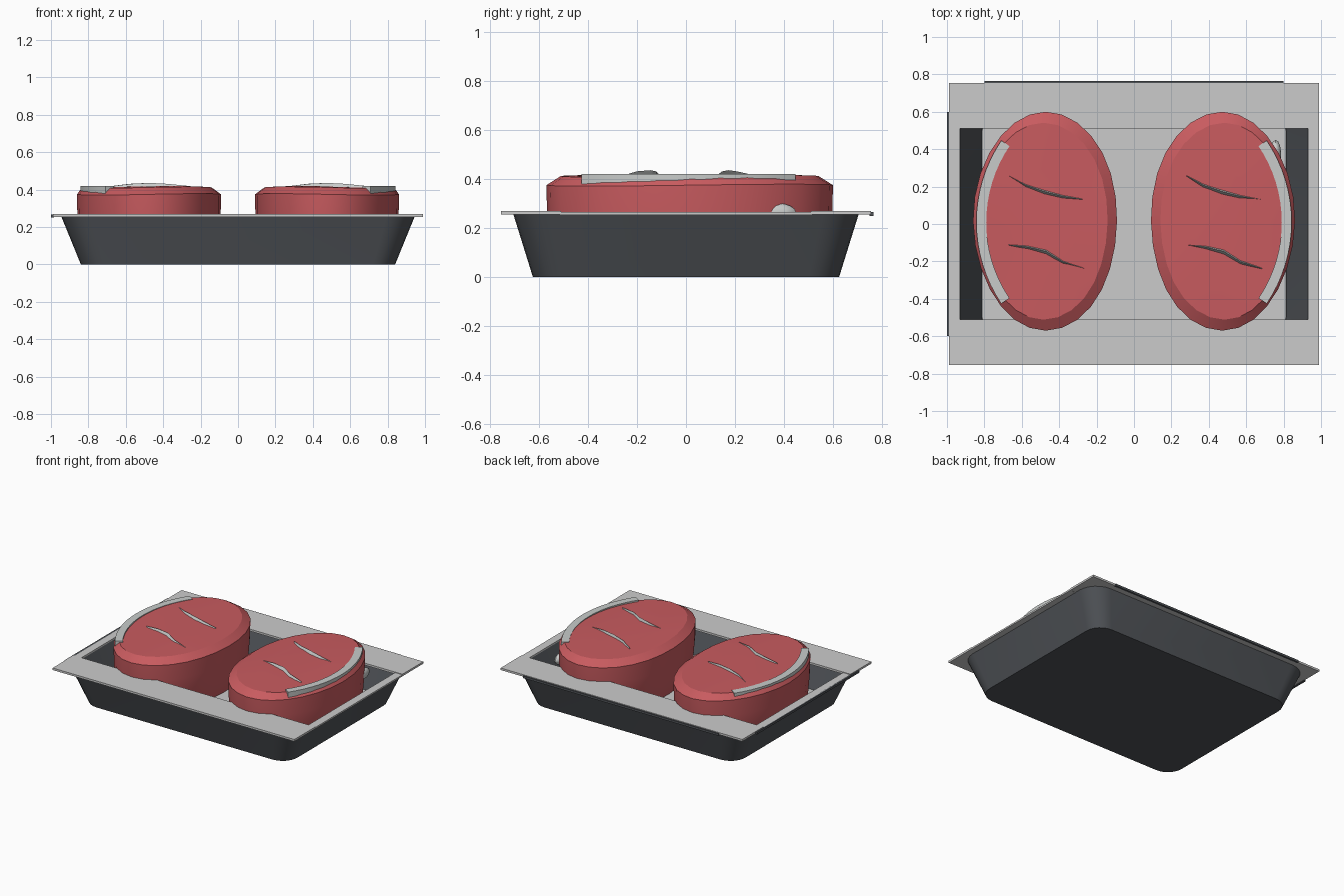
import bpy, bmesh, math
from math import sin, cos, pi, radians

cube = bpy.data.objects.get("Cube")
if cube:
    bpy.data.objects.remove(cube, do_unlink=True)


def material(name, r, g, b):
    m = bpy.data.materials.new(name)
    m.use_nodes = True
    m.diffuse_color = (r, g, b, 1)
    m.node_tree.nodes["Principled BSDF"].inputs["Base Color"].default_value = (r, g, b, 1)
    return m


CHARCOAL = material("charcoal plastic", 0.08, 0.087, 0.097)
PALE = material("pale grey film", 0.6, 0.6, 0.6)
RED = material("raw meat red", 0.58, 0.105, 0.115)
FAT = material("fat white", 0.58, 0.6, 0.59)


def finish(name, bm, mat, angle=35):
    bmesh.ops.recalc_face_normals(bm, faces=bm.faces)
    mesh = bpy.data.meshes.new(name)
    bm.to_mesh(mesh)
    bm.free()
    mesh.materials.append(mat)
    mesh.shade_smooth()
    mesh.set_sharp_from_angle(angle=radians(angle))
    obj = bpy.data.objects.new(name, mesh)
    bpy.context.collection.objects.link(obj)
    return obj


def loft(name, rings, mat, angle=35):
    """Skin closed rings of equal length and cap both ends."""
    bm = bmesh.new()
    loops = [[bm.verts.new(p) for p in ring] for ring in rings]
    n = len(loops[0])
    for a, b in zip(loops, loops[1:]):
        for i in range(n):
            j = (i + 1) % n
            bm.faces.new((a[i], a[j], b[j], b[i]))
    bm.faces.new(loops[0])
    bm.faces.new(loops[-1])
    return finish(name, bm, mat, angle)


def box(name, x0, x1, y0, y1, z0, z1, mat):
    ring = [(x0, y0), (x1, y0), (x1, y1), (x0, y1)]
    return loft(name, [[(x, y, z) for x, y in ring] for z in (z0, z1)], mat)


def rounded_rect(hx, hy, r, z, steps=7):
    pts = []
    for k, (sx, sy) in enumerate(((1, 1), (-1, 1), (-1, -1), (1, -1))):
        for i in range(steps):
            a = (k + i / (steps - 1)) * pi / 2
            pts.append((sx * (hx - r) + r * cos(a), sy * (hy - r) + r * sin(a), z))
    return pts


# Hollow tray with sloping walls
loft("tray", [rounded_rect(0.84, 0.625, 0.12, 0),
              rounded_rect(0.945, 0.705, 0.15, 0.257),
              rounded_rect(0.932, 0.692, 0.14, 0.257),
              rounded_rect(0.815, 0.60, 0.11, 0.018)], CHARCOAL)

# Absorbent pad on the tray floor
loft("floor_pad", [rounded_rect(0.81, 0.595, 0.1, z) for z in (0.016, 0.024)], PALE)

# Flat film frame round the opening
for side, s in (("front", -1), ("back", 1)):
    y0, y1 = sorted((s * 0.51, s * 0.755))
    box(side + "_film_band", -0.99, 0.99, y0, y1, 0.255, 0.27, PALE)
for side, s in (("right", -1), ("left", 1)):
    x0, x1 = sorted((s * 0.93, s * 0.99))
    box(side + "_film_rail", x0, x1, -0.515, 0.515, 0.254, 0.266, PALE)

# Dark lip showing past the film
box("back_lip", -0.8, 0.8, 0.75, 0.765, 0.25, 0.266, CHARCOAL)
box("right_lip", -1.0, -0.985, -0.6, 0.6, 0.25, 0.266, CHARCOAL)


def steak_ring(s, scale, shift, z, n=28):
    pts = []
    for i in range(n):
        a = 2 * pi * i / n
        wobble = 1 + 0.012 * sin(3 * a + 1)
        pts.append((s * (0.472 + shift + 0.385 * scale * wobble * cos(a)),
                    0.015 + 0.585 * scale * sin(a), z + 0.004 * sin(2 * a)))
    return pts


def fat_strip(name, s, dip):
    """Curved rind; its lower edge sags by dip towards the back."""
    rings = []
    for i in range(17):
        a = radians(-34 + 68 * i / 16)
        low = 0.375 - dip * max(0, sin(pi * (i - 7) / 9))
        rings.append([(s * (0.063 + r * cos(a)), 0.01 + r * sin(a), z)
                      for r, z in ((0.727, low), (0.78, low), (0.78, 0.42), (0.727, 0.42))])
    loft(name, rings, FAT)


def fat_vein(name, points, dx):
    """Thin ridge, tapered to both ends and highest in the middle."""
    rings = []
    for i, (x, y) in enumerate(points):
        t = sin(pi * i / (len(points) - 1))
        w = 0.002 + 0.011 * t
        rings.append([(x + dx, y - w, 0.412), (x + dx, y + w, 0.412),
                      (x + dx, y + 0.3 * w, 0.42 + 0.016 * t)])
    loft(name, rings, FAT)


VEINS = {"back": [(-0.67, 0.258), (-0.58, 0.205), (-0.48, 0.17), (-0.38, 0.145), (-0.275, 0.132)],
         "front": [(-0.67, -0.112), (-0.57, -0.125), (-0.47, -0.15), (-0.38, -0.205), (-0.265, -0.238)]}

# Two steaks with rind and marbling
for side, s in (("right", -1), ("left", 1)):
    loft(side + "_steak", [steak_ring(s, 0.9, 0, 0.025),
                           steak_ring(s, 0.97, 0, 0.12),
                           steak_ring(s, 0.995, 0, 0.26),
                           steak_ring(s, 1.0, 0, 0.375),
                           steak_ring(s, 0.9, 0.012, 0.412),
                           steak_ring(s, 0.5, 0, 0.417)], RED, 28)
    fat_strip(side + "_fat_rind", s, 0.05 if s < 0 else 0.01)
    for place, pts in VEINS.items():
        fat_vein(side + "_" + place + "_marbling", pts, 0.95 if s > 0 else 0)

# Small fat lump low on the outer flank
bm = bmesh.new()
bmesh.ops.create_uvsphere(bm, u_segments=12, v_segments=8, radius=1)
bmesh.ops.scale(bm, vec=(0.03, 0.08, 0.04), verts=bm.verts)
bmesh.ops.translate(bm, vec=(0.757, 0.37, 0.262), verts=bm.verts)
finish("flank_fat_lump", bm, FAT)
